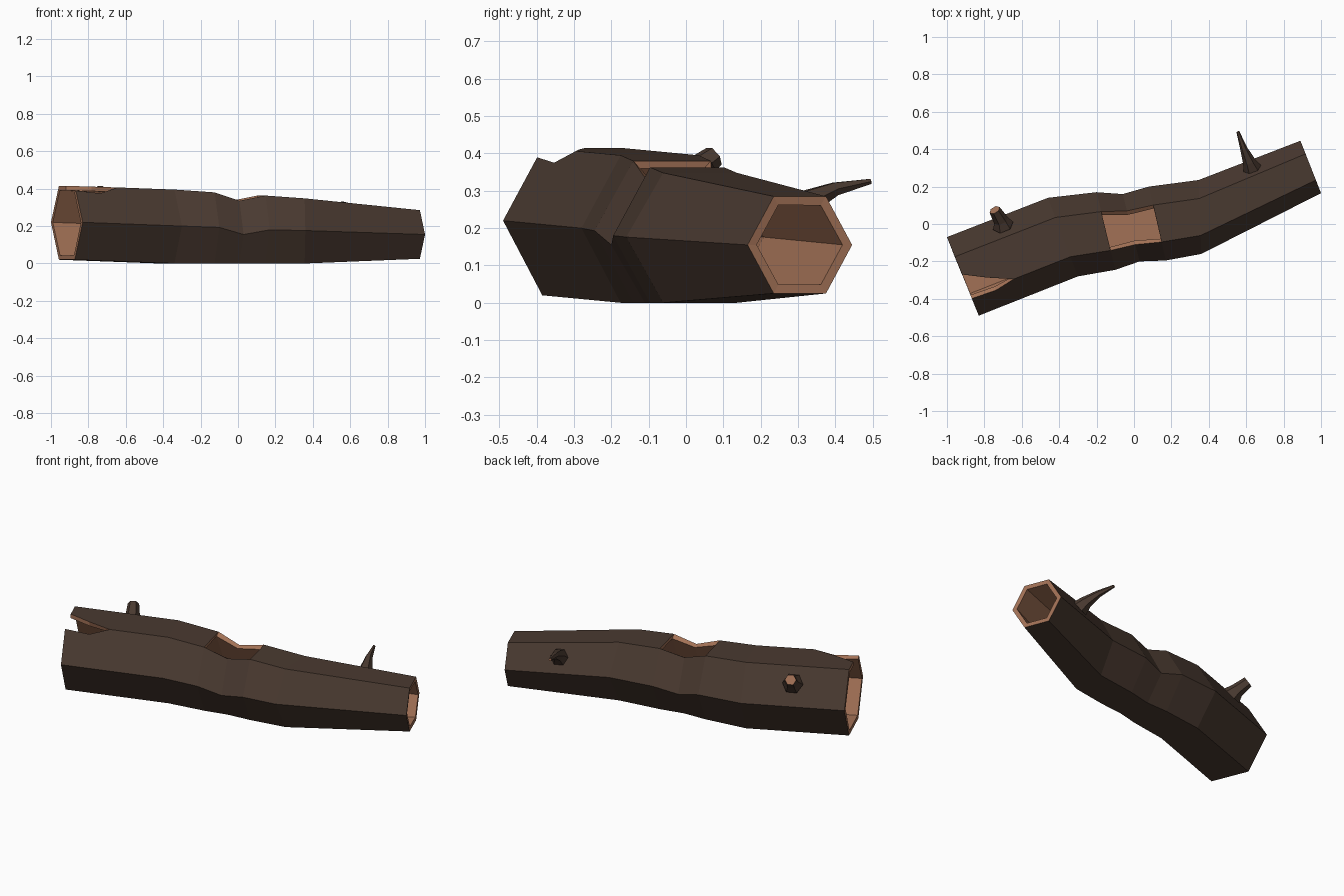
import bpy, bmesh, math
from mathutils import Vector

if "Cube" in bpy.data.objects:
    bpy.data.objects.remove(bpy.data.objects["Cube"])


def material(name, col):
    m = bpy.data.materials.new(name)
    m.diffuse_color = (*col, 1)
    m.use_nodes = True
    m.node_tree.nodes["Principled BSDF"].inputs["Base Color"].default_value = m.diffuse_color
    return m


bark = material("bark", (0.068, 0.042, 0.030))
wood = material("wood", (0.36, 0.165, 0.092))


def make_object(name, bm):
    me = bpy.data.meshes.new(name)
    bm.to_mesh(me)
    bm.free()
    me.materials.append(bark)
    me.materials.append(wood)
    ob = bpy.data.objects.new(name, me)
    bpy.context.collection.objects.link(ob)
    return ob


# Log shell: hexagon rings (back corner xy, front corner xy, bottom z, middle z, top z)
rings = [
    ((-1.00, -0.07), (-0.83, -0.49), 0.02, 0.22, 0.415),
    ((-0.46, 0.14), (-0.30, -0.28), 0.0, 0.20, 0.395),
    ((-0.20, 0.17), (-0.10, -0.245), 0.0, 0.193, 0.38),
    ((-0.06, 0.16), (0.03, -0.20), 0.0, 0.155, 0.335),
    ((0.08, 0.20), (0.17, -0.195), 0.0, 0.18, 0.363),
    ((0.345, 0.235), (0.36, -0.16), 0.0, 0.176, 0.348),
    ((0.89, 0.445), (1.00, 0.165), 0.025, 0.155, 0.285),
]
bm = bmesh.new()
grid = []
for back, front, lo, mid, hi in rings:
    b, f = Vector(back), Vector(front)
    layout = [(0, mid), (.25, hi), (.75, hi), (1, mid), (.75, lo), (.25, lo)]
    grid.append([bm.verts.new((*b.lerp(f, t), z)) for t, z in layout])
for i in range(6):
    for k in range(6):
        # open the top in the middle; the broken left end is filled below
        if (k == 1 and i in (2, 3)) or (i == 0 and k in (1, 2)):
            continue
        n = (k + 1) % 6
        bm.faces.new((grid[i][k], grid[i][n], grid[i + 1][n], grid[i + 1][k]))

# Broken notch at the left end
a1, b1, c1 = grid[0][1:4]
a2, b2, c2 = grid[1][1:4]


def on_face(p, q, r, s, u, v):
    # point at u along the log and v across it
    return bm.verts.new(p.co.lerp(q.co, u).lerp(r.co.lerp(s.co, u), v))


top_end = on_face(a1, a2, b1, b2, 0, 0.45)
top_mid = on_face(a1, a2, b1, b2, 0.21, 0.74)
tip = on_face(b1, b2, c1, c2, 0.43, 0)
low_mid = on_face(b1, b2, c1, c2, 0.24, 0.18)
low_end = on_face(b1, b2, c1, c2, 0, 0.13)
bm.faces.new((a1, top_end, top_mid, tip, b2, a2))
bm.faces.new((low_end, c1, c2, b2, tip, low_mid))
bm.verts.remove(b1)
bm.normal_update()
# make the first face point away from the log axis
if bm.faces[:][0].normal.y < 0:
    bmesh.ops.reverse_faces(bm, faces=bm.faces[:])
log = make_object("hollow_log", bm)
mod = log.modifiers.new("wall", 'SOLIDIFY')
mod.thickness = 0.024
mod.offset = -1
mod.use_even_offset = True
mod.material_offset = 1
mod.material_offset_rim = 1


# Broken branches: tapered six-sided tubes along a path, bare wood at the tip
def branch(name, path, sides=6):
    bm = bmesh.new()
    pts = [Vector(p[:3]) for p in path]
    loops = []
    for i, p in enumerate(pts):
        d = pts[min(i + 1, len(pts) - 1)] - pts[max(i - 1, 0)]
        rot = d.to_track_quat('Z', 'Y')
        r = path[i][3]
        loops.append([bm.verts.new(p + rot @ Vector((r * math.cos(a), r * math.sin(a), 0)))
                      for a in (math.tau * j / sides for j in range(sides))])
    for lo, hi in zip(loops, loops[1:]):
        for j in range(sides):
            n = (j + 1) % sides
            bm.faces.new((lo[j], lo[n], hi[n], hi[j]))
    bm.faces.new(loops[-1]).material_index = 1
    bm.faces.new(loops[0][::-1])
    return make_object(name, bm)


branch("long_branch", [(0.632, 0.295, 0.245, 0.05), (0.615, 0.335, 0.275, 0.034),
                       (0.588, 0.40, 0.305, 0.02), (0.555, 0.494, 0.325, 0.008)])
branch("short_branch", [(-0.70, -0.01, 0.325, 0.058), (-0.712, 0.02, 0.35, 0.04),
                        (-0.745, 0.075, 0.392, 0.031)])
